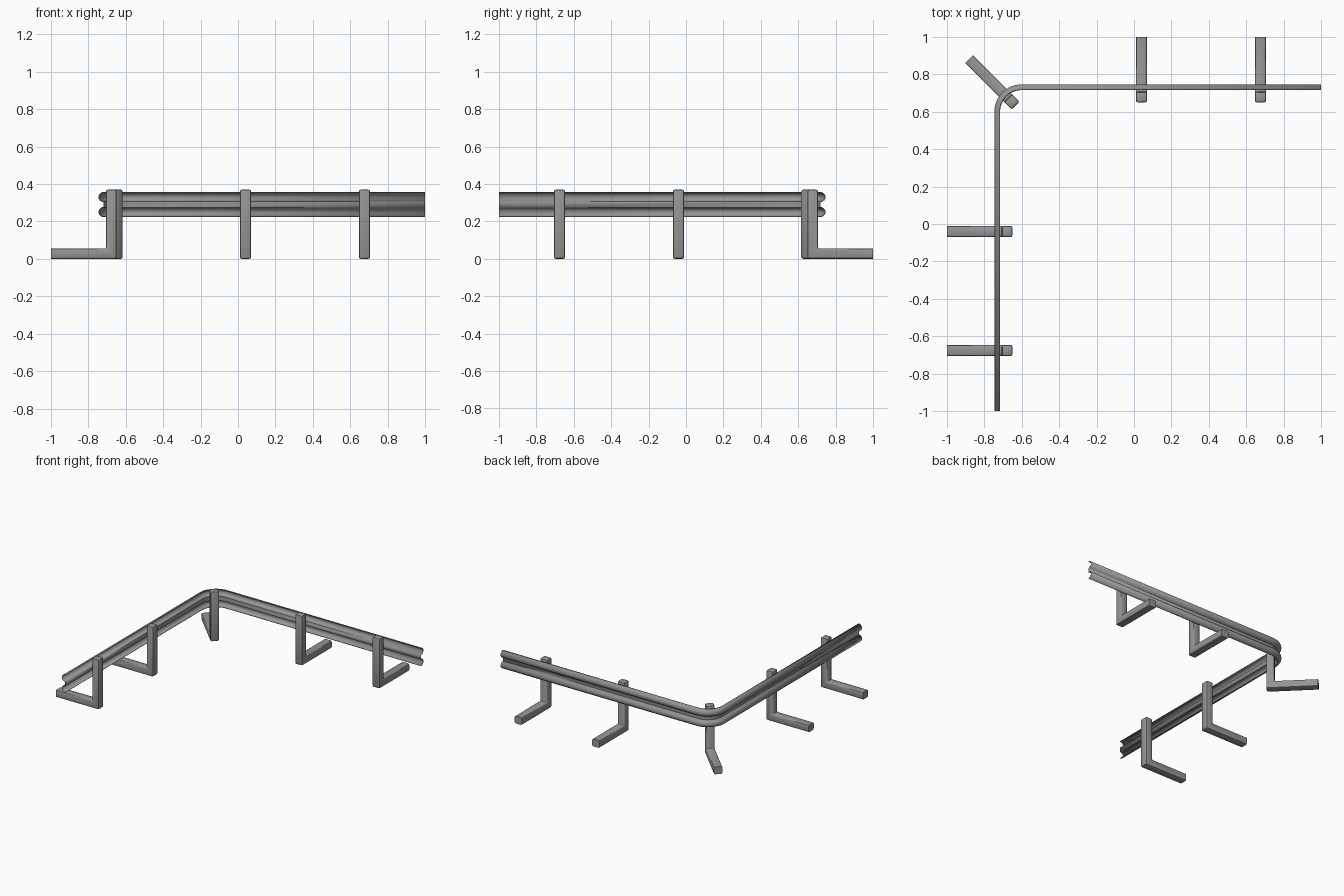
import bpy, bmesh, math
from mathutils import Matrix, Vector

if "Cube" in bpy.data.objects:
    bpy.data.objects.remove(bpy.data.objects["Cube"], do_unlink=True)

steel = bpy.data.materials.new("grey_steel")
steel.use_nodes = True
COLOUR = (0.3, 0.3, 0.3, 1)
steel.diffuse_color = COLOUR
steel.node_tree.nodes["Principled BSDF"].inputs["Base Color"].default_value = COLOUR


def finish(bm, name):
    bmesh.ops.recalc_face_normals(bm, faces=bm.faces)
    mesh = bpy.data.meshes.new(name)
    bm.to_mesh(mesh)
    bm.free()
    mesh.materials.append(steel)
    obj = bpy.data.objects.new(name, mesh)
    bpy.context.collection.objects.link(obj)
    bpy.ops.object.select_all(action="DESELECT")
    obj.select_set(True)
    bpy.context.view_layer.objects.active = obj
    bpy.ops.object.shade_smooth_by_angle(angle=math.radians(35))
    return obj


# L-shaped post: upright against the rail, foot running outward
REACH, HEIGHT, THICK, WIDTH = 0.35, 0.37, 0.055, 0.06


def post(name, x, y, angle):
    outline = [(0, 0), (REACH, 0), (REACH, THICK), (THICK, THICK),
               (THICK, HEIGHT), (0, HEIGHT)]
    bm = bmesh.new()
    face = bm.faces.new([bm.verts.new((r, -WIDTH / 2, z)) for r, z in outline])
    ext = bmesh.ops.extrude_face_region(bm, geom=[face])
    moved = [v for v in ext["geom"] if isinstance(v, bmesh.types.BMVert)]
    bmesh.ops.translate(bm, verts=moved, vec=(0, WIDTH, 0))
    bmesh.ops.recalc_face_normals(bm, faces=bm.faces)
    # round every edge except the cut end of the foot
    edges = [e for e in bm.edges
             if not all(v.co.x > REACH - 0.001 for v in e.verts)]
    bmesh.ops.bevel(bm, geom=edges, offset=0.01, segments=2, profile=0.5,
                    affect="EDGES")
    bm.transform(Matrix.Translation((x, y, 0)) @ Matrix.Rotation(angle, 4, "Z"))
    finish(bm, name)


INNER = 0.65
for label, along in (("inner", 0.04), ("outer", 0.676)):
    post("back_post_" + label, along, INNER, math.pi / 2)
    post("right_post_" + label, -INNER, -along, math.pi)
post("corner_post", -0.633, 0.633, math.radians(135))

# Rail cross-section: two round ridges with a flat valley between
section = []
for ridge in (0.25, 0.33):
    for i in range(11):
        a = math.pi * i / 10
        section.append((-0.013 + 0.027 * math.sin(a),
                        ridge - 0.025 * math.cos(a)))

# Rail path: straight, quarter bend, straight, each with its outward direction
LINE, BEND = 0.73, 0.6
path = [(Vector((-LINE, -1, 0)), Vector((-1, 0, 0)))]
for i in range(13):
    a = math.pi - math.pi / 2 * i / 12
    out = Vector((math.cos(a), math.sin(a), 0))
    path.append((Vector((-BEND, BEND, 0)) + out * (LINE - BEND), out))
path.append((Vector((1, LINE, 0)), Vector((0, 1, 0))))

bm = bmesh.new()
rows = [[bm.verts.new(p + out * d + Vector((0, 0, z))) for d, z in section]
        for p, out in path]
for r0, r1 in zip(rows, rows[1:]):
    for i in range(len(section) - 1):
        bm.faces.new((r0[i], r1[i], r1[i + 1], r0[i + 1]))
rail = finish(bm, "rail")
sheet = rail.modifiers.new("sheet_thickness", "SOLIDIFY")
sheet.thickness = 0.004
sheet.offset = 0
